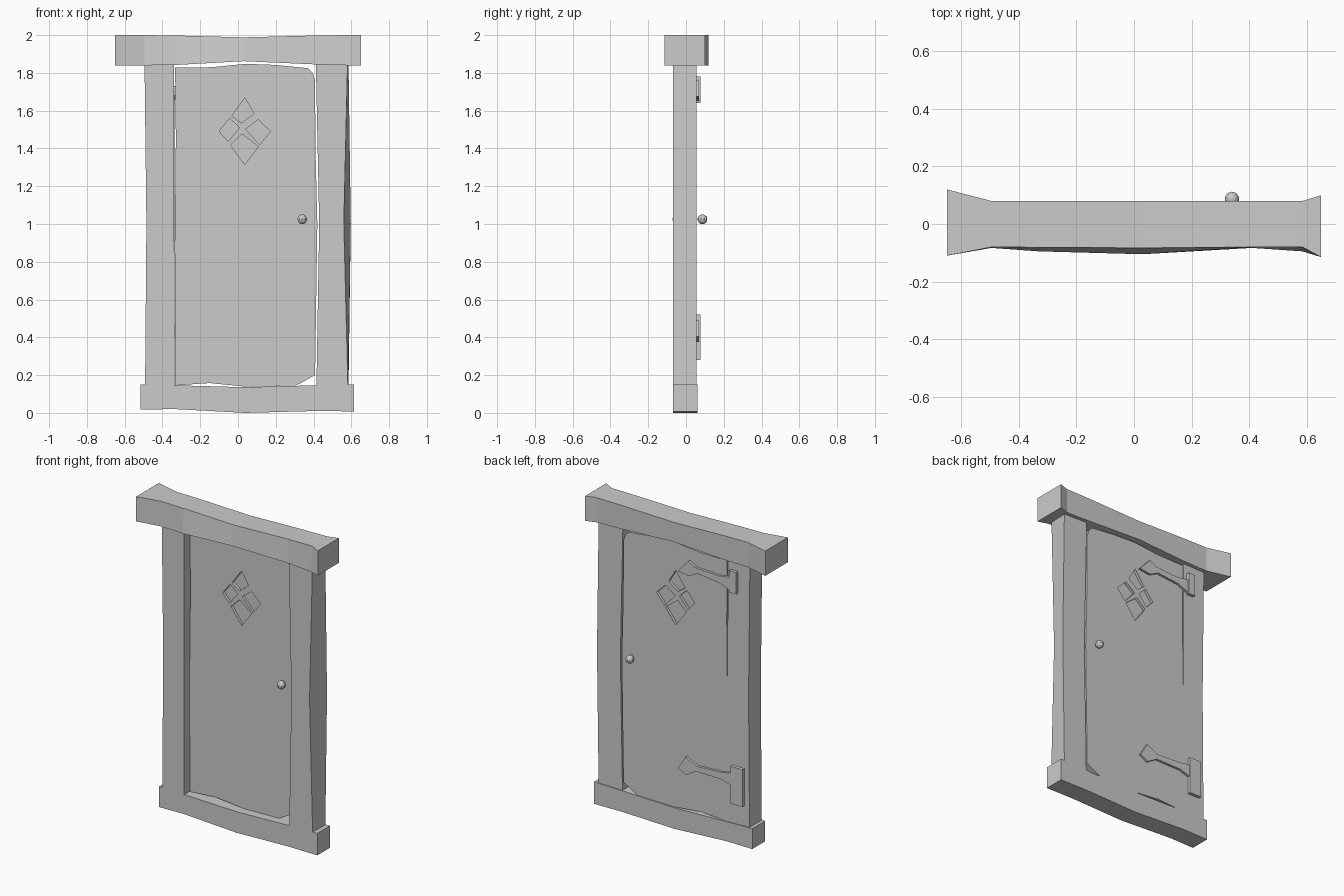
import bpy, bmesh

if "Cube" in bpy.data.objects:
    bpy.data.objects.remove(bpy.data.objects["Cube"])


def finish(name, bm):
    bmesh.ops.recalc_face_normals(bm, faces=bm.faces)
    me = bpy.data.meshes.new(name)
    bm.to_mesh(me)
    bm.free()
    ob = bpy.data.objects.new(name, me)
    bpy.context.collection.objects.link(ob)
    return ob


def loft(name, rings):
    """Closed beam skinned through four-cornered cross-sections."""
    bm = bmesh.new()
    loops = [[bm.verts.new(p) for p in r] for r in rings]
    for a, b in zip(loops, loops[1:]):
        for i in range(4):
            j = (i + 1) % 4
            bm.faces.new((a[i], a[j], b[j], b[i]))
    bm.faces.new(loops[0])
    bm.faces.new(loops[-1])
    return finish(name, bm)


def prism(bm, outline, y0, y1):
    """Extrude an x-z outline from y0 to y1."""
    a = [bm.verts.new((x, y0, z)) for x, z in outline]
    b = [bm.verts.new((x, y1, z)) for x, z in outline]
    bm.faces.new(a)
    bm.faces.new(b)
    for i in range(len(a)):
        j = (i + 1) % len(a)
        bm.faces.new((a[i], a[j], b[j], b[i]))


def x_beam(name, sections):
    # section: x, front y at bottom, front y at top, back y, bottom z, top z
    return loft(name, [[(x, fb, z0), (x, ft, z1), (x, b, z1), (x, b, z0)]
                       for x, fb, ft, b, z0, z1 in sections])


def post(name, sections):
    # section: z, left x (front, back), right x (front, back)
    return loft(name, [[(lf, -.07, z), (rf, -.07, z), (rb, .055, z), (lb, .055, z)]
                       for z, lf, lb, rf, rb in sections])


# Crooked lintel and sill
x_beam("lintel", [(-.65, -.11, -.11, .12, 1.84, 2.0),
                  (-.495, -.083, -.08, .08, 1.84, 2.0),
                  (-.33, -.095, -.081, .08, 1.842, 1.998),
                  (.03, -.105, -.083, .08, 1.862, 1.988),
                  (.41, -.083, -.08, .08, 1.845, 1.998),
                  (.585, -.095, -.08, .08, 1.84, 2.0),
                  (.65, -.115, -.115, .10, 1.84, 2.0)])
x_beam("sill", [(-.515, -.07, -.07, .06, .018, .15),
                (-.335, -.07, -.07, .06, .02, .146),
                (.04, -.07, -.07, .06, .0, .136),
                (.41, -.07, -.07, .06, .01, .146),
                (.615, -.07, -.07, .06, .008, .15)])

# Side posts
post("left_post", [(.13, -.492, -.492, -.335, -.335),
                   (1.0, -.485, -.485, -.338, -.335),
                   (1.86, -.495, -.495, -.338, -.338)])
post("right_post", [(.13, .415, .415, .582, .585),
                    (1.0, .43, .43, .56, .597),
                    (1.86, .412, .412, .58, .585)])

# Door slab
bm = bmesh.new()
prism(bm, [(-.333, 1.828), (-.14, 1.83), (.04, 1.848), (.2, 1.842), (.37, 1.825),
           (.395, 1.8), (.408, 1.76), (.41, 1.4), (.42, 1.0), (.414, .6),
           (.408, .2), (.305, .143), (.05, .138), (-.15, .158), (-.333, .145),
           (-.335, .9), (-.329, 1.45)], -.015, .055)
door = finish("door", bm)

# Diamond window panes sunk into both door faces
panes = [[(.036, 1.667), (.085, 1.585), (.02, 1.535), (-.033, 1.572)],
         [(-.1, 1.49), (-.045, 1.56), (.008, 1.51), (-.052, 1.438)],
         [(.108, 1.553), (.172, 1.49), (.115, 1.42), (.04, 1.502)],
         [(-.04, 1.418), (.022, 1.477), (.108, 1.41), (.036, 1.315)]]
bm = bmesh.new()
for p in panes:
    prism(bm, p, -.05, .003)
    prism(bm, p, .037, .09)
cutter = finish("pane_cutter", bm)
cutter.hide_render = True
cutter.hide_set(True)
mod = door.modifiers.new("panes", 'BOOLEAN')
mod.operation = 'DIFFERENCE'
mod.solver = 'EXACT'
mod.object = cutter

# Knobs on both sides
for name, y in (("front_knob", -.045), ("back_knob", .087)):
    bm = bmesh.new()
    bmesh.ops.create_uvsphere(bm, u_segments=10, v_segments=7, radius=.026)
    bmesh.ops.translate(bm, verts=bm.verts, vec=(.34, y, 1.025))
    finish(name, bm)

# Strap hinges on the back
straps = {
    "upper": ([(-.36, 1.735), (-.28, 1.722), (-.11, 1.732), (-.066, 1.76), (.012, 1.675),
               (-.07, 1.665), (-.13, 1.695), (-.28, 1.68), (-.36, 1.65)],
              (-.41, -.36, 1.64, 1.78)),
    "lower": ([(-.38, .475), (-.3, .46), (-.125, .452), (-.045, .49), (.007, .405),
               (-.05, .375), (-.118, .417), (-.3, .415), (-.38, .39)],
              (-.455, -.37, .28, .52))}
for side, (outline, (x0, x1, z0, z1)) in straps.items():
    bm = bmesh.new()
    prism(bm, outline, .05, .07)
    finish(side + "_hinge_strap", bm)
    bm = bmesh.new()
    prism(bm, [(x0, z0), (x1, z0), (x1, z1), (x0, z1)], .05, .076)
    finish(side + "_hinge_plate", bm)
